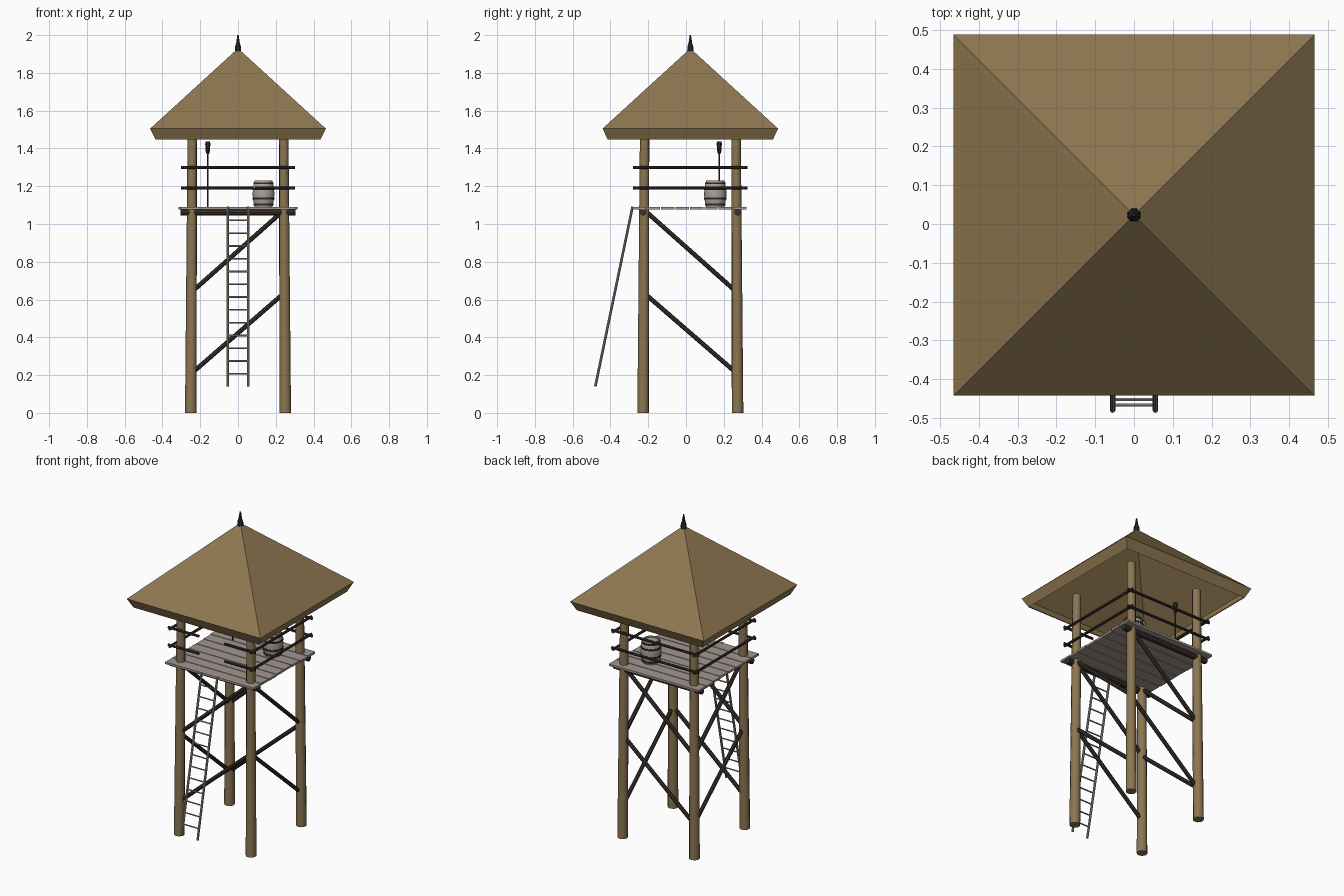
import bpy, bmesh, math, random
from mathutils import Vector

random.seed(4)
if "Cube" in bpy.data.objects:
    bpy.data.objects.remove(bpy.data.objects["Cube"])

CY = 0.023      # tower axis in y
POST = 0.245    # post offset from the axis
DECK = 1.09     # deck surface height


def material(name, rgb):
    m = bpy.data.materials.new(name)
    m.use_nodes = True
    m.diffuse_color = (*rgb, 1)
    bsdf = next(n for n in m.node_tree.nodes if n.type == 'BSDF_PRINCIPLED')
    bsdf.inputs["Base Color"].default_value = (*rgb, 1)
    return m


THATCH = material("thatch", (0.27, 0.185, 0.08))
LOG = material("log_wood", (0.26, 0.18, 0.085))
DARK = material("dark_wood", (0.04, 0.031, 0.024))
PLANK = material("weathered_plank", (0.36, 0.31, 0.28))
BARREL = material("barrel_wood", (0.41, 0.37, 0.33))
IRON = material("iron", (0.025, 0.023, 0.022))


def finish(bm, name, mat, smooth=False):
    bmesh.ops.recalc_face_normals(bm, faces=bm.faces)
    mesh = bpy.data.meshes.new(name)
    bm.to_mesh(mesh)
    bm.free()
    mesh.materials.append(mat)
    obj = bpy.data.objects.new(name, mesh)
    bpy.context.collection.objects.link(obj)
    if smooth:
        bpy.ops.object.select_all(action='DESELECT')
        obj.select_set(True)
        bpy.context.view_layer.objects.active = obj
        bpy.ops.object.shade_smooth_by_angle(angle=math.radians(40))
    return obj


def pole(name, a, b, r1, r2, mat, sides=8):
    """Tapered round bar from a to b."""
    a, b = Vector(a), Vector(b)
    bm = bmesh.new()
    bmesh.ops.create_cone(bm, cap_ends=True, segments=sides, radius1=r1, radius2=r2, depth=(b - a).length)
    bmesh.ops.rotate(bm, verts=bm.verts, matrix=(b - a).to_track_quat('Z', 'Y').to_matrix())
    bmesh.ops.translate(bm, verts=bm.verts, vec=(a + b) / 2)
    return finish(bm, name, mat, sides > 6)


def lathe(name, profile, centre, sides, mat, smooth=True):
    """Closed turned shape from (radius, height) points."""
    bm = bmesh.new()
    rings = []
    for r, z in profile:
        rings.append([bm.verts.new((centre[0] + r * math.cos(t), centre[1] + r * math.sin(t), z))
                      for t in (math.tau * (i + 0.5) / sides for i in range(sides))])
    for low, high in zip(rings, rings[1:]):
        for i in range(sides):
            j = (i + 1) % sides
            bm.faces.new((low[i], low[j], high[j], high[i]))
    bm.faces.new(rings[0])
    bm.faces.new(rings[-1])
    return finish(bm, name, mat, smooth)


# Corner posts, leaning slightly inwards
for sx in (-1, 1):
    for sy in (-1, 1):
        pole("corner_post", (sx * 0.25, CY + sy * 0.25, 0), (sx * 0.242, CY + sy * 0.242, 1.51),
             0.031, 0.025, LOG, 10)

# Diagonal braces, two tiers on each side
for s in (-1, 1):
    for low, high in ((0.21, 0.635), (0.64, 1.075)):
        pole("brace_x", (-POST, CY + s * POST, low), (POST, CY + s * POST, high), 0.012, 0.012, DARK)
        pole("brace_y", (s * POST, CY + POST, low), (s * POST, CY - POST, high), 0.012, 0.012, DARK)

# Deck beams and planks
for s in (-1, 1):
    pole("deck_beam", (-0.305, CY + s * 0.25, 1.062), (0.305, CY + s * 0.25, 1.062), 0.018, 0.018, DARK)
COUNT, DEPTH = 8, 0.61
for i in range(COUNT):
    half = 0.31 + random.uniform(-0.005, 0.005)
    y = CY - 0.005 + DEPTH * ((i + 0.5) / COUNT - 0.5)
    bm = bmesh.new()
    bmesh.ops.create_cube(bm, size=1)
    bmesh.ops.scale(bm, verts=bm.verts, vec=(2 * half, DEPTH / COUNT - 0.005, 0.013))
    bmesh.ops.translate(bm, verts=bm.verts, vec=(0, y, DECK - 0.0065))
    finish(bm, "deck_plank", PLANK)

# Guard rails, open at the front for the ladder
R, E = 0.282, 0.303
for z in (1.19, 1.30):
    for s in (-1, 1):
        pole("side_rail", (s * R, CY - E, z), (s * R, CY + E, z), 0.008, 0.008, DARK)
        pole("front_rail", (s * 0.09, CY - R, z), (s * E, CY - R, z), 0.008, 0.008, DARK)
    pole("back_rail", (-E, CY + R, z), (E, CY + R, z), 0.008, 0.008, DARK)

# Ladder
foot, head = Vector((0, -0.48, 0.14)), Vector((0, -0.283, 1.092))
for s in (-1, 1):
    off = Vector((s * 0.055, 0, 0))
    pole("ladder_rail", foot + off, head + off, 0.007, 0.007, PLANK)
for i in range(13):
    p = foot.lerp(head, (0.207 + i * 0.0677 - foot.z) / (head.z - foot.z))
    off = Vector((0.055, 0, 0))
    pole("ladder_rung", p - off, p + off, 0.0045, 0.0045, PLANK, 6)

# Barrel with hoops
spot = (0.135, CY + 0.132)


def stave(t):
    return 0.048 + 0.011 * math.sin(math.pi * t)


HEIGHT = 0.14
body = [(stave(i / 8), DECK + HEIGHT * i / 8) for i in range(9)]
lathe("barrel", body + [(0.041, DECK + HEIGHT), (0.041, DECK + HEIGHT - 0.008)], spot, 14, BARREL)
for t in (0.1, 0.32, 0.68, 0.9):
    r, z = stave(t), DECK + HEIGHT * t
    lathe("barrel_hoop", [(r - 0.003, z - 0.005), (r + 0.003, z - 0.005),
                          (r + 0.003, z + 0.005), (r - 0.003, z + 0.005)], spot, 14, IRON)

# Standing torch
tx, ty = -0.16, CY + 0.153
pole("torch_staff", (tx, ty, DECK), (tx, ty, 1.39), 0.005, 0.005, DARK)
lathe("torch_head", [(0.007, 1.37), (0.012, 1.385), (0.015, 1.425), (0.012, 1.437)], (tx, ty), 8, IRON)

# Hollow hipped roof with undercut eaves
bm = bmesh.new()
rings = [[bm.verts.new((h * sx, CY + h * sy, z)) for sx, sy in ((-1, -1), (1, -1), (1, 1), (-1, 1))]
         for h, z in ((0.437, 1.447), (0.465, 1.505))]
apex = bm.verts.new((0, CY, 1.93))
for i in range(4):
    j = (i + 1) % 4
    bm.faces.new((rings[0][i], rings[0][j], rings[1][j], rings[1][i]))
    bm.faces.new((rings[1][i], rings[1][j], apex))
roof = finish(bm, "roof", THATCH)
shell = roof.modifiers.new("thickness", 'SOLIDIFY')
shell.thickness = 0.006
shell.offset = -1

# Roof finial
lathe("roof_finial", [(0.018, 1.915), (0.017, 1.94), (0.011, 1.955), (0.004, 2.0)], (0, CY), 8, IRON)
